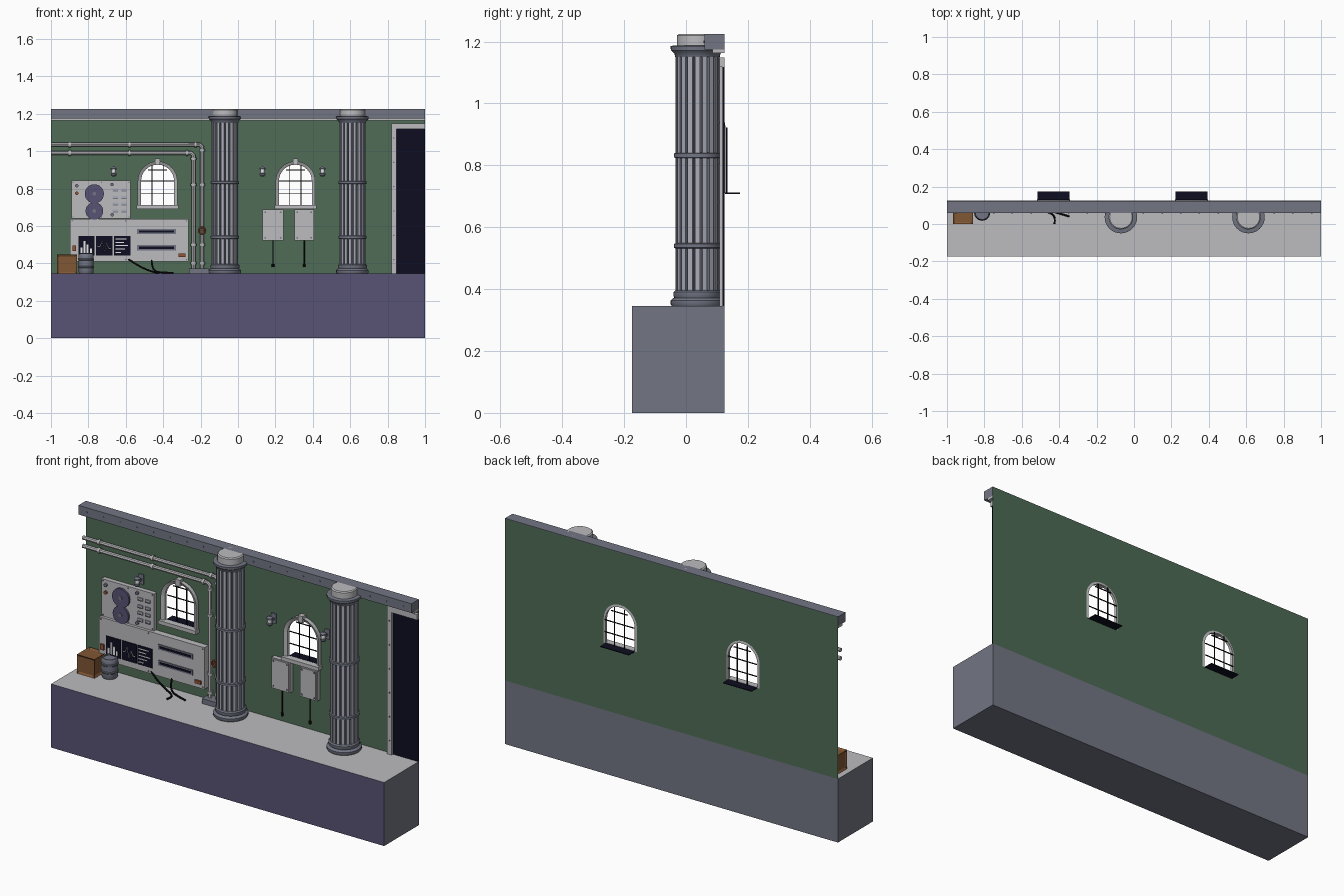
import bpy, bmesh, math
from mathutils import Matrix, Vector

if "Cube" in bpy.data.objects:
    bpy.data.objects.remove(bpy.data.objects["Cube"])

def mat(name, r, g, b):
    m = bpy.data.materials.new(name)
    m.diffuse_color = [((c / 255 + .055) / 1.055) ** 2.4 if c > 10 else c / 3295 for c in (r, g, b)] + [1]
    m.use_nodes = True
    m.node_tree.nodes["Principled BSDF"].inputs["Base Color"].default_value = m.diffuse_color
    return m

GREEN = mat("wall green", 78, 108, 85)
LIGHT = mat("light grey", 188, 188, 191)
MID = mat("mid grey", 114, 118, 132)
STEEL = mat("steel", 172, 174, 186)
PURPLE = mat("purple", 88, 82, 116)
NAVY = mat("navy", 13, 13, 33)
BROWN = mat("crate brown", 128, 87, 52)
RUST = mat("rust", 150, 84, 52)
BLACK = mat("black", 16, 16, 22)
WHITE = mat("white", 240, 240, 240)

def finish(name, bm, *mats, smooth=False):
    bmesh.ops.recalc_face_normals(bm, faces=bm.faces)
    me = bpy.data.meshes.new(name)
    bm.to_mesh(me)
    bm.free()
    ob = bpy.data.objects.new(name, me)
    bpy.context.collection.objects.link(ob)
    for m in mats:
        me.materials.append(m)
    if smooth:
        bpy.ops.object.select_all(action='DESELECT')
        ob.select_set(True)
        bpy.context.view_layer.objects.active = ob
        bpy.ops.object.shade_smooth_by_angle(angle=math.radians(35))
    return ob

def boxes(name, m, *specs):
    """Each spec is x0, x1, y0, y1, z0, z1."""
    bm = bmesh.new()
    for x0, x1, y0, y1, z0, z1 in specs:
        mx = Matrix.Translation(((x0 + x1) / 2, (y0 + y1) / 2, (z0 + z1) / 2))
        bmesh.ops.create_cube(bm, size=1, matrix=mx @ Matrix.Diagonal((x1 - x0, y1 - y0, z1 - z0, 1)))
    return finish(name, bm, m)

def discs(name, m, *specs, axis='Y', seg=16):
    """Each spec is centre x, y, z, radius, length."""
    bm = bmesh.new()
    rot = {'X': Matrix.Rotation(math.pi / 2, 4, 'Y'), 'Y': Matrix.Rotation(math.pi / 2, 4, 'X'),
           'Z': Matrix.Identity(4)}[axis]
    for x, y, z, r, d in specs:
        bmesh.ops.create_cone(bm, cap_ends=True, segments=seg, radius1=r, radius2=r, depth=d,
                              matrix=Matrix.Translation((x, y, z)) @ rot)
    return finish(name, bm, m, smooth=True)

def lathe(name, m, x, y, profile, seg=32):
    bm = bmesh.new()
    rings = [[bm.verts.new((x + r * math.cos(t * math.tau / seg), y + r * math.sin(t * math.tau / seg), z))
              for t in range(seg)] for r, z in profile]
    for a, b in zip(rings, rings[1:]):
        for i in range(seg):
            bm.faces.new((a[i - 1], a[i], b[i], b[i - 1]))
    bm.faces.new(rings[0])
    bm.faces.new(rings[-1])
    return finish(name, bm, m, smooth=True)

def tube(name, m, pts, r, kind='POLY'):
    cu = bpy.data.curves.new(name, 'CURVE')
    cu.dimensions = '3D'
    cu.bevel_depth, cu.bevel_resolution, cu.use_fill_caps = r, 2, True
    sp = cu.splines.new(kind)
    sp.points.add(len(pts) - 1)
    for p, c in zip(sp.points, pts):
        p.co = (*c, 1)
    if kind == 'NURBS':
        sp.use_endpoint_u, sp.order_u = True, 3
    tmp = bpy.data.objects.new(name + "_curve", cu)
    bm = bmesh.new()
    me = bpy.data.meshes.new_from_object(tmp)
    bm.from_mesh(me)
    bpy.data.objects.remove(tmp)
    return finish(name, bm, m, smooth=True)

# Platform: purple front, light top
plat = boxes("platform", MID, (-1, 1, -.175, .125, 0, .345))
plat.data.materials.append(PURPLE)
plat.data.materials.append(LIGHT)
for p in plat.data.polygons:
    p.material_index = 1 if p.normal.y < -.5 else 2 if p.normal.z > .5 else 0

# Wall with arched window openings
WINDOWS = (-.43, .307)
HALF, SILL, SPRING = .09, .71, .84

def arch(cx, r, z0):
    pts = [(cx - r, z0)]
    pts += [(cx - r * math.cos(i * math.pi / 16), SPRING + r * math.sin(i * math.pi / 16)) for i in range(17)]
    return pts + [(cx + r, z0)]

bm = bmesh.new()
edges = []
for loop in [[(-1, .345), (1, .345), (1, 1.222), (-1, 1.222)]] + [arch(w, HALF, SILL) for w in WINDOWS]:
    vs = [bm.verts.new((x, .125, z)) for x, z in loop]
    edges += [bm.edges.new((vs[i - 1], vs[i])) for i in range(len(vs))]
bmesh.ops.triangle_fill(bm, edges=edges, use_beauty=True, normal=(0, -1, 0))
finish("wall", bm, GREEN)

# Cornice with rivets
boxes("cornice", MID, (-1, 1, .06, .124, 1.175, 1.225))
boxes("cornice_trim", LIGHT, (-1, 1, .085, .124, 1.163, 1.175))
discs("cornice_rivets", MID, *[(-.95 + i * .1, .06, 1.2, .004, .006) for i in range(20)], seg=8)

# Windows: frame, keystone, sill, glazing bars, rear ledge
for n, w in enumerate(WINDOWS):
    bm = bmesh.new()
    rings = []
    for pin, pout in zip(arch(w, HALF - .002, SILL), arch(w, HALF + .016, SILL)):
        rings.append([bm.verts.new((p[0], y, p[1])) for p, y in
                      ((pin, .127), (pin, .112), (pout, .102), (pout, .124))])
    for a, b in zip(rings, rings[1:]):
        for i in range(4):
            bm.faces.new((a[i - 1], a[i], b[i], b[i - 1]))
    bm.faces.new(rings[0])
    bm.faces.new(rings[-1])
    finish(f"window_frame_{n}", bm, LIGHT)
    boxes(f"window_sill_and_keystone_{n}", LIGHT, (w - .112, w + .112, .09, .124, .692, .712),
          (w - .014, w + .014, .095, .124, .925, .96))
    t, top = .0022, SPRING + .083
    boxes(f"glazing_bars_{n}", BLACK,
          *[(w + s - t, w + s + t, .13, .134, SILL, top) for s in (-.03, .03)],
          *[(w - .088, w + .088, .13, .134, z - t, z + t) for z in (.775, .84)],
          (w - .05, w + .05, .13, .134, .9 - t, .9 + t))
    boxes(f"window_ledge_{n}", NAVY, (w - .086, w + .086, .126, .175, .708, .712))

# Fluted columns
N = 18
for n, cx in enumerate((-.07, .612)):
    cy = .037
    bm = bmesh.new()
    ring = []
    for i in range(N):
        for off, r in ((-.32, .071), (.32, .071), (.42, .06), (.58, .06)):
            a = (i + off) * math.tau / N
            ring.append(bm.verts.new((cx + r * math.cos(a), cy + r * math.sin(a), .38)))
    f = bm.faces.new(ring)
    ext = bmesh.ops.extrude_face_region(bm, geom=[f])['geom']
    bmesh.ops.translate(bm, verts=[v for v in ext if isinstance(v, bmesh.types.BMVert)], vec=(0, 0, .785))
    for f in bm.faces:   # groove floors and walls are darker
        c = f.calc_center_median()
        if len(f.verts) == 4 and math.hypot(c.x - cx, c.y - cy) < .068:
            f.material_index = 1
    finish(f"column_shaft_{n}", bm, STEEL, MID)
    lathe(f"column_base_{n}", MID, cx, cy, [(.083, .345), (.087, .352), (.087, .363), (.08, .37), (.075, .372),
                                            (.078, .38), (.078, .39), (.072, .396)])
    lathe(f"column_capital_{n}", MID, cx, cy, [(.072, 1.15), (.074, 1.16), (.086, 1.172), (.087, 1.185), (.08, 1.187)])
    lathe(f"column_drum_{n}", LIGHT, cx, cy, [(.066, 1.18), (.066, 1.22), (.06, 1.225)])
    for z in (.54, .832):
        lathe(f"column_band_{n}", MID, cx, cy, [(.07, z - .009), (.076, z - .006), (.076, z + .006), (.07, z + .009)])

# Doorway
boxes("door_opening", NAVY, (.845, 1, .118, .124, .346, 1.118))
boxes("door_frame", LIGHT, (.82, .847, .108, .124, .345, 1.148), (.847, 1, .108, .124, 1.118, 1.148))
discs("door_rivets", MID, *[(.833, .107, .42 + i * .13, .004, .004) for i in range(6)], seg=8)

# Wall pipes, flanges, foot and valve
for n, (z, x) in enumerate(((1.035, -.192), (.99, -.238))):
    tube(f"pipe_{n}", LIGHT, [(-1, .1, z), (x - .012, .1, z), (x, .1, z - .012), (x, .1, .36)], .011)
    discs(f"pipe_collars_{n}", LIGHT, *[(c, .1, z, .015, .012) for c in (-.9, -.58, x - .035)], axis='X')
    discs(f"pipe_flanges_{n}", LIGHT, *[(x, .1, c, .015, .012) for c in (z - .03, .82, .5, .4)], axis='Z')
boxes("pipe_foot", MID, (-.262, -.155, .065, .124, .345, .372))
bm = bmesh.new()
bmesh.ops.create_circle(bm, segments=16, radius=.018, matrix=Matrix.Translation((-.192, .075, .575)) @ Matrix.Rotation(math.pi / 2, 4, 'X'))
rim = [tuple(v.co) for v in bm.verts]
bm.free()
tube("valve_rim", RUST, rim + rim[:1], .0045)
discs("valve_hub", RUST, (-.192, .083, .575, .007, .024), seg=8)
boxes("valve_spokes", RUST, (-.21, -.174, .073, .077, .573, .577), (-.194, -.19, .073, .077, .557, .593))

# Control console
boxes("console_upper", LIGHT, (-.89, -.575, .1, .124, .64, .842))
boxes("console_lower", LIGHT, (-.897, -.265, .09, .124, .41, .637))
discs("console_reels", PURPLE, (-.768, .095, .772, .051, .012), (-.768, .095, .68, .047, .012), seg=28)
discs("reel_hubs", MID, (-.768, .088, .772, .01, .006), (-.768, .088, .68, .01, .006), seg=12)
boxes("console_switches", STEEL, *[(x, x + .03, .094, .1, z, z + .016)
                                  for x in (-.67, -.625) for z in (.672, .71, .745, .785)])
boxes("switch_marks", MID, *[(x, x + .026, .092, .094, z, z + .005)
                            for x in (-.668, -.623) for z in (.672, .71, .745, .785)])
discs("console_knobs", MID, *[(x, .096, z, .009, .012) for x, z in ((-.862, .815), (-.673, .822), (-.673, .66))], seg=12)
discs("warning_knob", RUST, (-.862, .096, .775, .009, .012), seg=12)
boxes("console_screens", NAVY, *[(x, x + .088, .086, .09, .443, .546) for x in (-.854, -.758, -.664)])
boxes("bar_display", WHITE, *[(-.843 + i * .017, -.832 + i * .017, .084, .086, .455, .455 + h)
                             for i, h in enumerate((.03, .065, .045, .025))])
tube("wave_display", WHITE, [(-.75 + i * .012, .085, z) for i, z in
                             enumerate((.49, .49, .52, .465, .505, .48, .48))], .0022)
boxes("line_display", WHITE, *[(-.655, -.655 + w, .084, .086, .528 - i * .018, .533 - i * .018)
                              for i, w in enumerate((.06, .045, .068, .05, .03))])
boxes("slot_frames", MID, *[(-.54, -.332, .086, .09, z - .014, z + .014) for z in (.57, .484)])
boxes("slots", NAVY, *[(-.53, -.342, .084, .086, z - .006, z + .006) for z in (.57, .484)])
boxes("console_handles", RUST, (-.318, -.282, .08, .09, .435, .452), (-.885, -.865, .08, .09, .465, .495))
discs("console_rivets", MID, *[(x, .0985, z, .004, .004) for x in (-.882, -.73, -.583) for z in (.648, .833)],
      *[(x, .0885, z, .004, .004) for x in (-.887, -.6, -.275) for z in (.42, .627)], seg=8)

# Floor cables
tube("cable_left", BLACK, [(-.597, .1, .43), (-.57, .085, .41), (-.5, .07, .37), (-.44, .06, .35),
                           (-.42, .03, .35), (-.425, 0, .35)], .005, 'NURBS')
tube("cable_right", BLACK, [(-.462, .1, .43), (-.462, .085, .4), (-.45, .07, .36), (-.41, .06, .35),
                            (-.345, .04, .35)], .005, 'NURBS')

# Fuse boxes with hanging cables
for n, (x0, x1) in enumerate(((.131, .243), (.302, .406))):
    boxes(f"fuse_box_{n}", LIGHT, (x0, x1, .1, .124, .522, .688))
    boxes(f"fuse_box_lid_{n}", LIGHT, (x0 + .006, x1 - .006, .095, .1, .528, .682))
    discs(f"fuse_box_rivets_{n}", MID, *[(x, .094, z, .005, .004) for x in (x0 + .015, x1 - .015) for z in (.537, .673)], seg=8)
    c = (x0 + x1) / 2
    tube(f"fuse_box_cable_{n}", BLACK, [(c, .112, .525), (c, .112, .385)], .0035)
    discs(f"cable_tip_{n}", BLACK, (c, .112, .388, .007, .016), axis='Z', seg=8)

# Wall lamps
for n, x in enumerate((-.665, .131, .452)):
    boxes(f"lamp_bracket_{n}", MID, (x - .014, x + .014, .118, .124, .865, .918), (x - .005, x + .005, .085, .12, .885, .895))
    lathe(f"lamp_body_{n}", MID, x, .085, [(.009, .865), (.015, .872), (.015, .88), (.01, .882)], 12)
    lathe(f"lamp_bulb_{n}", WHITE, x, .085, [(.01, .88), (.011, .89), (.01, .902)], 12)
    lathe(f"lamp_cap_{n}", MID, x, .085, [(.017, .901), (.016, .908), (.006, .917)], 12)

# Crate with recessed panels
bm = bmesh.new()
bmesh.ops.create_cube(bm, size=1, matrix=Matrix.Translation((-.915, .053, .396)) @ Matrix.Diagonal((.106, .106, .102, 1)))
bmesh.ops.inset_individual(bm, faces=bm.faces[:], thickness=.014, depth=0)
for f in sorted(bm.faces, key=lambda f: f.index)[:6]:
    bmesh.ops.translate(bm, verts=f.verts[:], vec=f.normal * -.006)
finish("crate", bm, BROWN)

# Canister
lathe("canister", MID, -.812, .06, [(.036, .345), (.04, .352), (.04, .375), (.043, .378), (.043, .384), (.04, .387),
      (.04, .415), (.043, .418), (.043, .424), (.04, .427), (.04, .445), (.036, .452), (.03, .452), (.03, .448)], 24)
